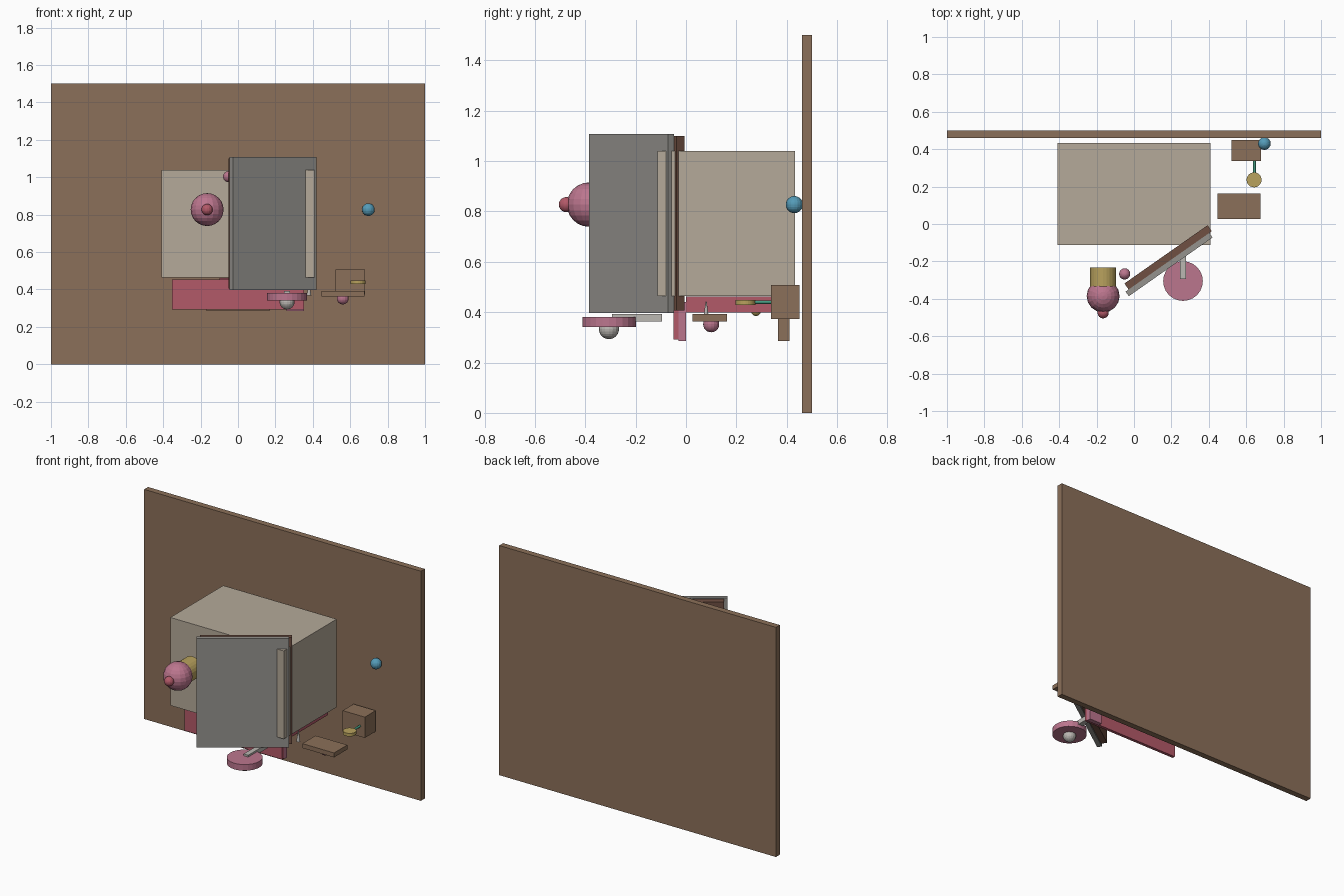
import bpy, math
from mathutils import Matrix, Vector

if "Cube" in bpy.data.objects:
    bpy.data.objects.remove(bpy.data.objects["Cube"])

COL = {
    "brown": (0.26, 0.16, 0.10, 1), "dark_brown": (0.16, 0.08, 0.055, 1),
    "tan": (0.46, 0.40, 0.32, 1), "steel": (0.30, 0.29, 0.27, 1),
    "red": (0.45, 0.10, 0.14, 1), "pink": (0.50, 0.18, 0.27, 1),
    "yellow": (0.48, 0.36, 0.11, 1), "blue": (0.09, 0.33, 0.48, 1),
    "green": (0.06, 0.33, 0.22, 1), "light": (0.5, 0.48, 0.45, 1),
}
MATS = {}


def finish(name, col):
    ob = bpy.context.object
    ob.name = name
    if col not in MATS:
        MATS[col] = bpy.data.materials.new(col)
        MATS[col].diffuse_color = COL[col]
    ob.data.materials.append(MATS[col])
    return ob


def box(name, col, x, y, z):
    bpy.ops.mesh.primitive_cube_add(size=1)
    ob = finish(name, col)
    mid = Vector([(a + b) / 2 for a, b in (x, y, z)])
    size = [b - a for a, b in (x, y, z)]
    ob.data.transform(Matrix.Translation(mid) @ Matrix.Diagonal((*size, 1)))
    return ob


def ball(name, col, loc, r, seg=16, rings=12):
    bpy.ops.mesh.primitive_uv_sphere_add(segments=seg, ring_count=rings, radius=r, location=loc)
    return finish(name, col)


def rod(name, col, loc, r, depth, along_y=False, sides=24, r2=None):
    rot = (math.pi / 2, 0, 0) if along_y else (0, 0, 0)
    bpy.ops.mesh.primitive_cone_add(vertices=sides, radius1=r, radius2=r if r2 is None else r2,
                                    depth=depth, location=loc, rotation=rot)
    return finish(name, col)


# Wall and cabinet
box("wall", "brown", (-1, 1), (0.46, 0.50), (0, 1.5))
box("cabinet", "tan", (-0.41, 0.41), (-0.113, 0.433), (0.465, 1.04))

# Open door: outer panel and inner lining, swung 35 degrees
for name, col, x, y, z in (
        ("door_panel", "steel", (0, 0.547), (0, 0.03), (0.397, 1.108)),
        ("door_lining", "dark_brown", (0.02, 0.563), (0.03, 0.069), (0.406, 1.10))):
    door = box(name, col, x, y, z)
    door.location = (-0.028, -0.386, 0)
    door.rotation_euler = (0, 0, math.radians(35))

# Shelf assembly under the cabinet
box("drawer_front", "red", (-0.353, 0.353), (-0.05, -0.03), (0.292, 0.452))
box("drawer_side", "pink", (0.26, 0.353), (-0.03, 0.0), (0.286, 0.44))
box("drawer_body", "red", (-0.10, 0.35), (0.0, 0.43), (0.399, 0.462))
box("rear_bar", "brown", (-0.168, 0.168), (0.365, 0.41), (0.285, 0.45))
ball("hidden_knob", "yellow", (0.1, 0.278, 0.405), 0.02)

# Large knob on its collar
rod("collar", "yellow", (-0.165, -0.30, 0.827), 0.07, 0.135, along_y=True)
ball("large_knob", "pink", (-0.165, -0.385, 0.827), 0.088)
ball("knob_tip", "red", (-0.165, -0.475, 0.827), 0.03)
ball("small_ball", "pink", (-0.05, -0.267, 1.003), 0.03)

# Lower disc with its arm and bulb
rod("lower_disc", "pink", (0.262, -0.305, 0.361), 0.106, 0.04)
box("disc_arm", "light", (0.246, 0.279), (-0.293, -0.095), (0.363, 0.393))
ball("disc_bulb", "light", (0.262, -0.306, 0.333), 0.04)

# Right-hand shelf pieces
ball("wall_ball", "blue", (0.697, 0.43, 0.827), 0.034)
box("wall_block", "brown", (0.52, 0.68), (0.338, 0.45), (0.372, 0.508))
box("small_plate", "brown", (0.447, 0.676), (0.026, 0.163), (0.363, 0.392))
ball("plate_ball", "pink", (0.56, 0.10, 0.352), 0.032)
rod("peg", "green", (0.644, 0.295, 0.44), 0.007, 0.10, along_y=True, sides=12)
rod("peg_disc", "yellow", (0.642, 0.236, 0.439), 0.04, 0.02)
rod("spike", "light", (0.38, 0.08, 0.405), 0.012, 0.075, sides=12, r2=0.002)

for m in bpy.data.materials:
    if m.users and not m.is_grease_pencil:
        m.use_nodes = True
        m.node_tree.nodes["Principled BSDF"].inputs["Base Color"].default_value = m.diffuse_color
